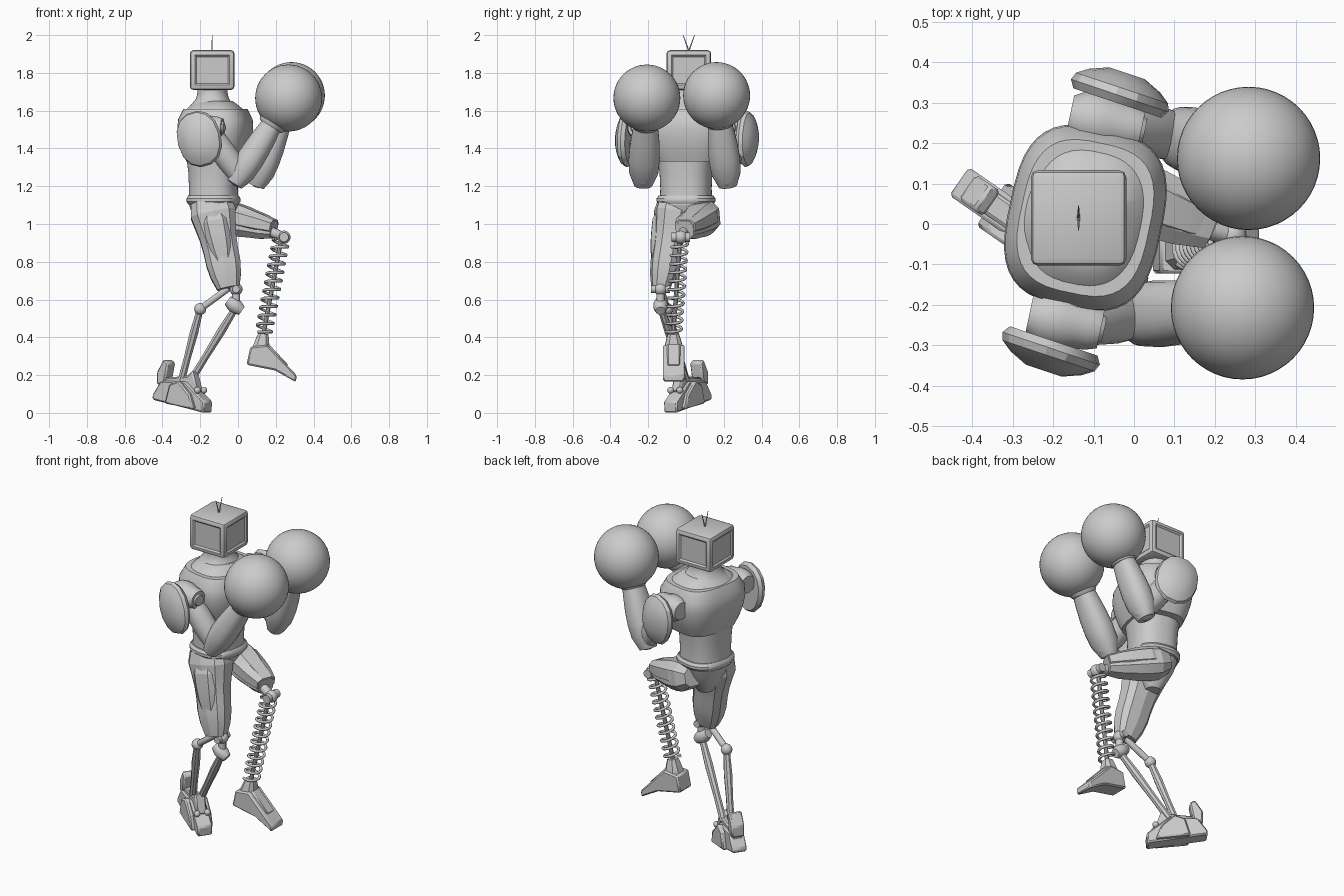
import bpy, bmesh, math
from mathutils import Vector, Matrix

cube = bpy.data.objects.get("Cube")
if cube:
    bpy.data.objects.remove(cube, do_unlink=True)

grey = (.6, .6, .6, 1)
material = bpy.data.materials.new("light_grey")
material.use_nodes = True
material.diffuse_color = grey
material.node_tree.nodes["Principled BSDF"].inputs["Base Color"].default_value = grey

FRONT, SIDE, UP = Vector((1, 0, 0)), Vector((0, 1, 0)), Vector((0, 0, 1))
chest_turn = Matrix.Rotation(math.radians(-12), 3, 'Z')
CHEST_FRONT, CHEST_SIDE = chest_turn @ FRONT, chest_turn @ SIDE


def finish(name, bm, sharp=35):
    bmesh.ops.recalc_face_normals(bm, faces=bm.faces)
    mesh = bpy.data.meshes.new(name)
    bm.to_mesh(mesh)
    bm.free()
    mesh.materials.append(material)
    part = bpy.data.objects.new(name, mesh)
    bpy.context.collection.objects.link(part)
    bpy.ops.object.select_all(action='DESELECT')
    part.select_set(True)
    bpy.context.view_layer.objects.active = part
    bpy.ops.object.shade_smooth_by_angle(angle=math.radians(sharp))
    return part


def skin(name, rings, sharp):
    bm = bmesh.new()
    loops = [[bm.verts.new(point) for point in ring] for ring in rings]
    count = len(loops[0])
    for lower, upper in zip(loops, loops[1:]):
        for i in range(count):
            j = (i + 1) % count
            bm.faces.new((lower[i], lower[j], upper[j], upper[i]))
    bm.faces.new(loops[0])
    bm.faces.new(loops[-1])
    return finish(name, bm, sharp)


def oval(sides, power):
    for i in range(sides):
        angle = 2 * math.pi * (i + .5) / sides
        c, s = math.cos(angle), math.sin(angle)
        yield (math.copysign(abs(c) ** (2 / power), c),
               math.copysign(abs(s) ** (2 / power), s))


def limb(name, start, end, radii, flat=1, sides=24, hint=FRONT, power=2, sharp=35):
    """Loft with evenly spaced radii; flat scales the width across the hint."""
    start, end = Vector(start), Vector(end)
    axis = (end - start).normalized()
    u = (hint - axis * hint.dot(axis)).normalized()
    v = axis.cross(u) * flat
    rings = [[start.lerp(end, i / (len(radii) - 1)) + (u * a + v * b) * radius
              for a, b in oval(sides, power)] for i, radius in enumerate(radii)]
    return skin(name, rings, sharp)


def plate(name, start, end, radii, flat=1, hint=FRONT, sides=8):
    return limb(name, start, end, radii, flat, sides, hint, power=2.8, sharp=15)


def ball(name, centre, radius, segments=20):
    bm = bmesh.new()
    bmesh.ops.create_uvsphere(bm, u_segments=segments, v_segments=segments // 2,
                              radius=radius, matrix=Matrix.Translation(centre))
    return finish(name, bm)


def prism(name, outline, centre, heading, width, bevel=.008):
    """Side outline of (forward, height) points extruded across the heading."""
    across = UP.cross(heading) * width / 2
    rings = [[centre + heading * forward + UP * height + across * sign
              for forward, height in outline] for sign in (-1, 1)]
    part = skin(name, rings, sharp=1)
    modifier = part.modifiers.new("bevel", 'BEVEL')
    modifier.width, modifier.segments = bevel, 1


# Head: bevelled box with recessed panels, and two aerials
head_centre = Vector((-.137, .015, 1.815))
bm = bmesh.new()
bmesh.ops.create_cube(bm, size=1, matrix=Matrix.Translation(head_centre)
                      @ Matrix.Diagonal((.236, .236, .21, 1)))
bmesh.ops.bevel(bm, geom=bm.edges[:], offset=.018, segments=2, affect='EDGES', profile=.5)
panels = [f for f in bm.faces if f.calc_area() > .02 and abs(f.normal.z) < .5]
bmesh.ops.inset_individual(bm, faces=panels, thickness=.012, depth=0)
bmesh.ops.inset_individual(bm, faces=panels, thickness=.012, depth=-.008)
finish("head", bm, sharp=25)
for name, lean in (("near_aerial", -.03), ("far_aerial", .03)):
    root = head_centre + UP * .1
    limb(name, root, root + UP * .085 + SIDE * lean, (.004, .0015), sides=6)

# Torso: neck, collar, chest shell, abdomen, belt and pelvis
torso = Vector((-.12, .015, 0))
waist = Vector((-.13, 0, 0))


def torso_part(name, base, bottom, top, radii, flat, power=2.5):
    limb(name, base + UP * bottom, base + UP * top, radii, flat, 40, CHEST_FRONT, power)


torso_part("neck", torso - FRONT * .015, 1.6, 1.73, (.145, .11, .085, .078, .08), 1.1, 2.2)
torso_part("collar", torso, 1.58, 1.65, (.16, .145, .12, .09), 1.2, 2.6)
torso_part("chest", torso, 1.33, 1.61, (.145, .167, .182, .19, .187, .16), 1.18, 3)
torso_part("abdomen", waist, 1.1, 1.36, (.13, .126, .13, .14), 1.06)
torso_part("belt", waist, 1.105, 1.15, (.13, .14, .14, .13), 1.1)
torso_part("pelvis", waist, .93, 1.11, (.04, .08, .11, .128), 1.07)

# Arms: shoulder drum, pad, upper arm, elbow, forearm and boxing glove
arms = (
    ("near", -1, (-.17, -.24, 1.51), (.01, -.225, 1.255), (.268, -.207, 1.667)),
    ("far", 1, (-.07, .25, 1.51), (.115, .215, 1.25), (.283, .162, 1.68)),
)
for arm, sign, shoulder, elbow, glove in arms:
    shoulder, elbow, glove = Vector(shoulder), Vector(elbow), Vector(glove)
    wrist = elbow.lerp(glove, .68)
    outward = (CHEST_SIDE + FRONT * .12) * sign
    reach = CHEST_FRONT * .09
    limb(f"{arm}_shoulder_axle", torso + UP * 1.51, shoulder, (.055, .055), hint=UP)
    limb(f"{arm}_shoulder_drum", shoulder - reach, shoulder + reach,
         (.05, .068, .072, .072, .062, .06, .05), hint=UP)
    limb(f"{arm}_shoulder_cap", shoulder + reach, shoulder + reach * 1.1,
         (.035, .03), hint=UP)
    pad = shoulder + outward * .05 - UP * .06 + FRONT * sign * .012
    limb(f"{arm}_shoulder_pad", pad, pad + outward * .075, (.135, .15, .142, .11, .055),
         .82, 14, UP - FRONT * .3, 2.2, 25)
    limb(f"{arm}_upper_arm", shoulder, elbow, (.05, .065, .066, .056), sides=20, hint=SIDE)
    ball(f"{arm}_elbow", elbow, .06)
    limb(f"{arm}_forearm", elbow.lerp(wrist, -.16), wrist,
         (.05, .078, .083, .08, .072, .062), .88, hint=SIDE, power=2.3)
    limb(f"{arm}_glove_cuff", wrist.lerp(glove, -.15), wrist.lerp(glove, .5),
         (.066, .082, .084, .1, .12), hint=SIDE)
    ball(f"{arm}_glove", glove, .177, segments=48)

# Standing leg: faceted thigh, plates, knee joint and twin shin rods
hip, thigh_end = Vector((-.145, -.06, 1.12)), Vector((-.05, -.135, .66))
plate("standing_thigh", hip, thigh_end, (.11, .125, .112, .1, .095, .094, .084, .062),
      .8, sides=10)
plate("standing_thigh_plate", hip.lerp(thigh_end, .08) - SIDE * .02,
      hip.lerp(thigh_end, .72) - SIDE * .02, (.06, .085, .08, .07, .05), 1)
knee = Vector((-.01, -.135, .655))
lower_knee = knee - UP * .095
rear_joint = Vector((-.2, -.1, .55))
ankle = Vector((-.28, 0, .17))
ball("standing_knee", knee, .034)
limb("standing_knee_hinge", knee - SIDE * .05, knee + SIDE * .05, (.02, .02), sides=12)
limb("knee_link", knee, lower_knee, (.022, .022), sides=12)
limb("lower_knee_hinge", lower_knee + Vector((-.045, 0, .035)),
     lower_knee + Vector((.03, 0, -.02)), (.026, .038, .038, .026), sides=14, hint=SIDE)
ball("rear_joint", rear_joint, .032)
limb("rear_joint_link", thigh_end, rear_joint, (.018, .018), sides=12, hint=SIDE)
shin_radii = (.018, .024, .02, .021)
limb("rear_shin_rod", rear_joint, ankle - FRONT * .02, shin_radii, sides=8, hint=SIDE)
limb("front_shin_rod", lower_knee, ankle + FRONT * .03, shin_radii, sides=8, hint=SIDE)

# Standing foot: sole, ankle block, heel spur, side plates and studs
ground = Vector((ankle.x, ankle.y, 0))
foot_front = Vector((.82, -.57, 0)).normalized()
foot_side = UP.cross(foot_front)
prism("standing_foot", [(-.185, .07), (-.185, .095), (-.13, .17), (.03, .165),
      (.15, .06), (.145, 0), (.03, .025)], ground, foot_front, .085)
prism("ankle_block", [(-.15, .12), (-.155, .185), (.03, .195), (.065, .225), (.1, .11)],
      ground, foot_front, .06)
prism("heel_spur", [(-.16, .15), (-.16, .215), (-.115, .285), (-.085, .265), (-.11, .15)],
      ground, foot_front, .075)
for name, sign in (("right", -1), ("left", 1)):
    prism(f"{name}_foot_plate", [(-.09, .05), (-.06, .15), (0, .17), (.07, .1), (.1, .02)],
          ground + foot_side * sign * .048, foot_front, .035)
    ball(f"{name}_toe_stud", ground + foot_front * .1 + foot_side * sign * .03 + UP * .12,
         .018, segments=12)

# Raised leg: faceted thigh, plate and knee joint
hip, thigh_end = Vector((-.135, .125, 1.055)), Vector((.19, -.005, .97))
knee = Vector((.243, -.028, .93))
plate("raised_thigh", hip, thigh_end, (.055, .086, .09, .086, .076, .068, .05), hint=UP)
plate("raised_thigh_plate", hip.lerp(thigh_end, .1) + UP * .015, thigh_end + UP * .015,
      (.045, .063, .06, .054, .04), 1.5, hint=UP)
limb("raised_knee_link", thigh_end - FRONT * .04, knee, (.026, .026), sides=12, hint=UP)
ball("raised_knee", knee, .035)
limb("raised_knee_hinge", knee - SIDE * .05, knee + SIDE * .05, (.025, .025), sides=12)

# Coil spring shin around a thin core
top, bottom = Vector((.228, -.032, .915)), Vector((.135, -.067, .42))
limb("spring_core", top, bottom, (.012, .012), sides=10)
axis = (bottom - top).normalized()
u = axis.orthogonal().normalized()
v = axis.cross(u)
turns, steps = 11, 20
path = bpy.data.curves.new("shin_spring", 'CURVE')
path.dimensions = '3D'
path.bevel_depth, path.bevel_resolution = .008, 1
spline = path.splines.new('POLY')
spline.points.add(turns * steps)
for i, point in enumerate(spline.points):
    angle = 2 * math.pi * i / steps
    coil = (u * math.cos(angle) + v * math.sin(angle)) * .042
    point.co = (*(top.lerp(bottom, i / (turns * steps)) + coil), 1)
path.materials.append(material)
bpy.context.collection.objects.link(bpy.data.objects.new("shin_spring", path))

# Raised foot
sole = Vector((.12, -.065, 0))
plate("raised_ankle", bottom, sole + UP * .33, (.03, .04, .048, .055), .92, hint=SIDE)
prism("raised_foot", [(-.075, .255), (-.055, .35), (.035, .36), (.19, .2), (.187, .163),
      (.075, .225)], sole, FRONT, .115)
prism("raised_foot_ridge", [(-.04, .34), (-.03, .368), (.04, .368), (.15, .25), (.1, .25)],
      sole, FRONT, .07)
